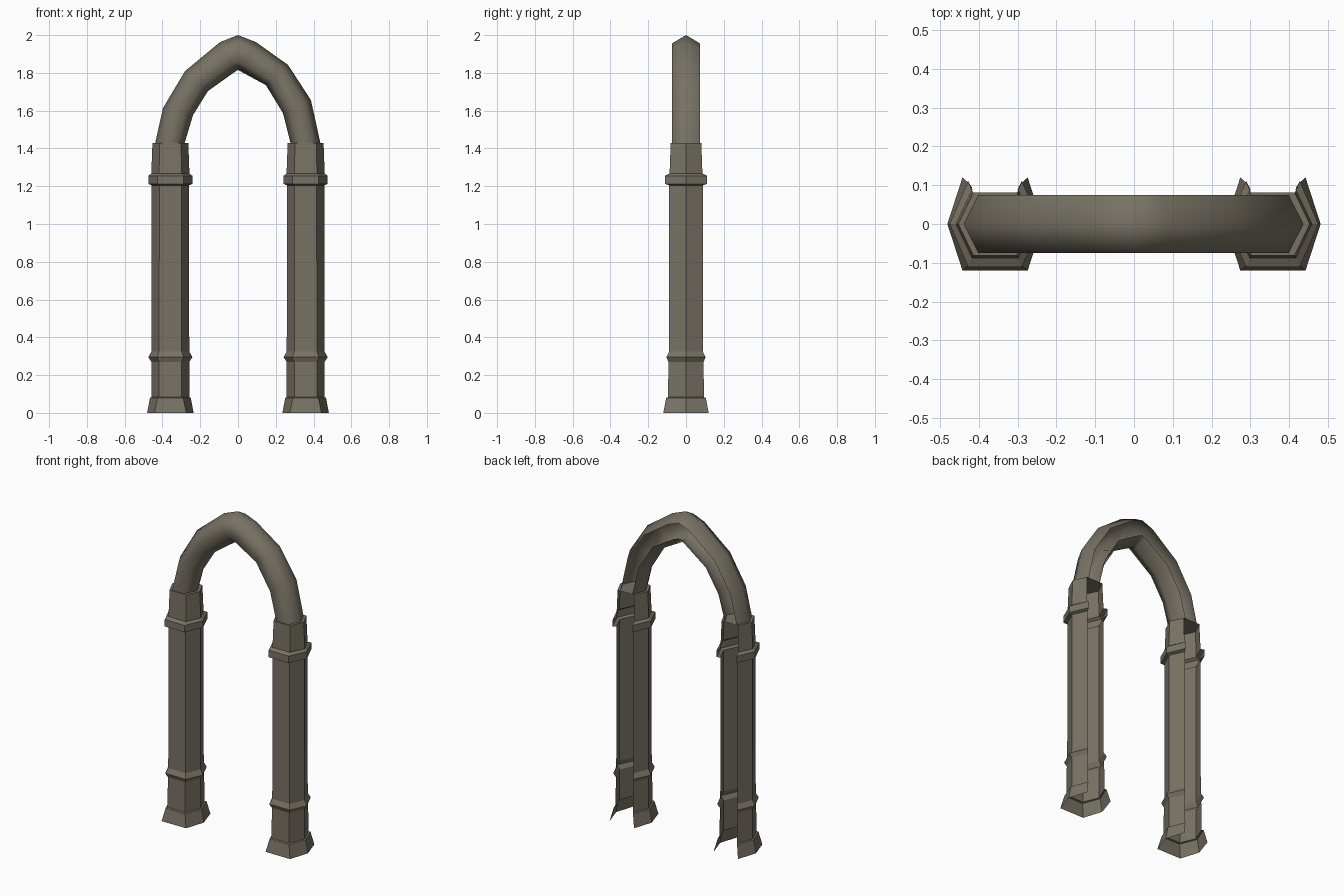
import bpy, bmesh

if "Cube" in bpy.data.objects:
    bpy.data.objects.remove(bpy.data.objects["Cube"])

stone = bpy.data.materials.new("weathered stone")
stone.diffuse_color = (0.19, 0.17, 0.13, 1)
stone.use_nodes = True
stone.node_tree.nodes["Principled BSDF"].inputs["Base Color"].default_value = stone.diffuse_color


def loft(name, rings, smooth=False, cap=False):
    """Skin open hexagonal rings: the back side (last to first point) stays open."""
    bm = bmesh.new()
    rows = [[bm.verts.new(p) for p in ring] for ring in rings]
    for a, b in zip(rows, rows[1:]):
        for i in range(len(a) - 1):
            bm.faces.new((a[i], a[i + 1], b[i + 1], b[i]))
    if cap:
        bm.faces.new(rows[-1])
    for f in bm.faces:
        f.smooth = smooth
    mesh = bpy.data.meshes.new(name)
    bm.to_mesh(mesh)
    bm.free()
    mesh.materials.append(stone)
    obj = bpy.data.objects.new(name, mesh)
    bpy.context.collection.objects.link(obj)
    return obj


# Pillar profile: height, half width at side points, half width of front, half depth
profile = [
    (0.00, 0.123, 0.084, 0.120),
    (0.08, 0.108, 0.067, 0.105),
    (0.083, 0.100, 0.060, 0.095),
    (0.27, 0.100, 0.060, 0.093),
    (0.295, 0.117, 0.070, 0.104),
    (0.325, 0.100, 0.060, 0.089),
    (1.205, 0.099, 0.058, 0.089),
    (1.212, 0.117, 0.069, 0.111),
    (1.255, 0.117, 0.069, 0.111),
    (1.267, 0.101, 0.060, 0.087),
    (1.43, 0.095, 0.056, 0.081),
]


def pillar(name, cx):
    rings = [[(cx - f, d, z), (cx - w, 0, z), (cx - f, -d, z),
              (cx + f, -d, z), (cx + w, 0, z), (cx + f, d, z)]
             for z, w, f, d in profile]
    return loft(name, rings, cap=True)


pillar("left_pillar", -0.358)
pillar("right_pillar", 0.358)

# Pointed arch: outer and inner points (x, z) from left foot to right foot
stations = [
    ((-0.438, 1.43), (-0.282, 1.43)),
    ((-0.397, 1.614), (-0.238, 1.577)),
    ((-0.280, 1.81), (-0.159, 1.704)),
    ((-0.095, 1.963), (-0.010, 1.81)),
    ((0.0, 2.0), (0.0, 1.815)),
    ((0.095, 1.963), (0.010, 1.81)),
    ((0.265, 1.842), (0.148, 1.735)),
    ((0.386, 1.656), (0.238, 1.587)),
    ((0.436, 1.43), (0.278, 1.43)),
]
section = [(0.24, 0.075), (0, 0), (0.24, -0.075),
           (0.76, -0.075), (1, 0), (0.76, 0.075)]
rings = [[(o[0] + (i[0] - o[0]) * t, y, o[1] + (i[1] - o[1]) * t)
          for t, y in section] for o, i in stations]
loft("arch", rings, smooth=True)
